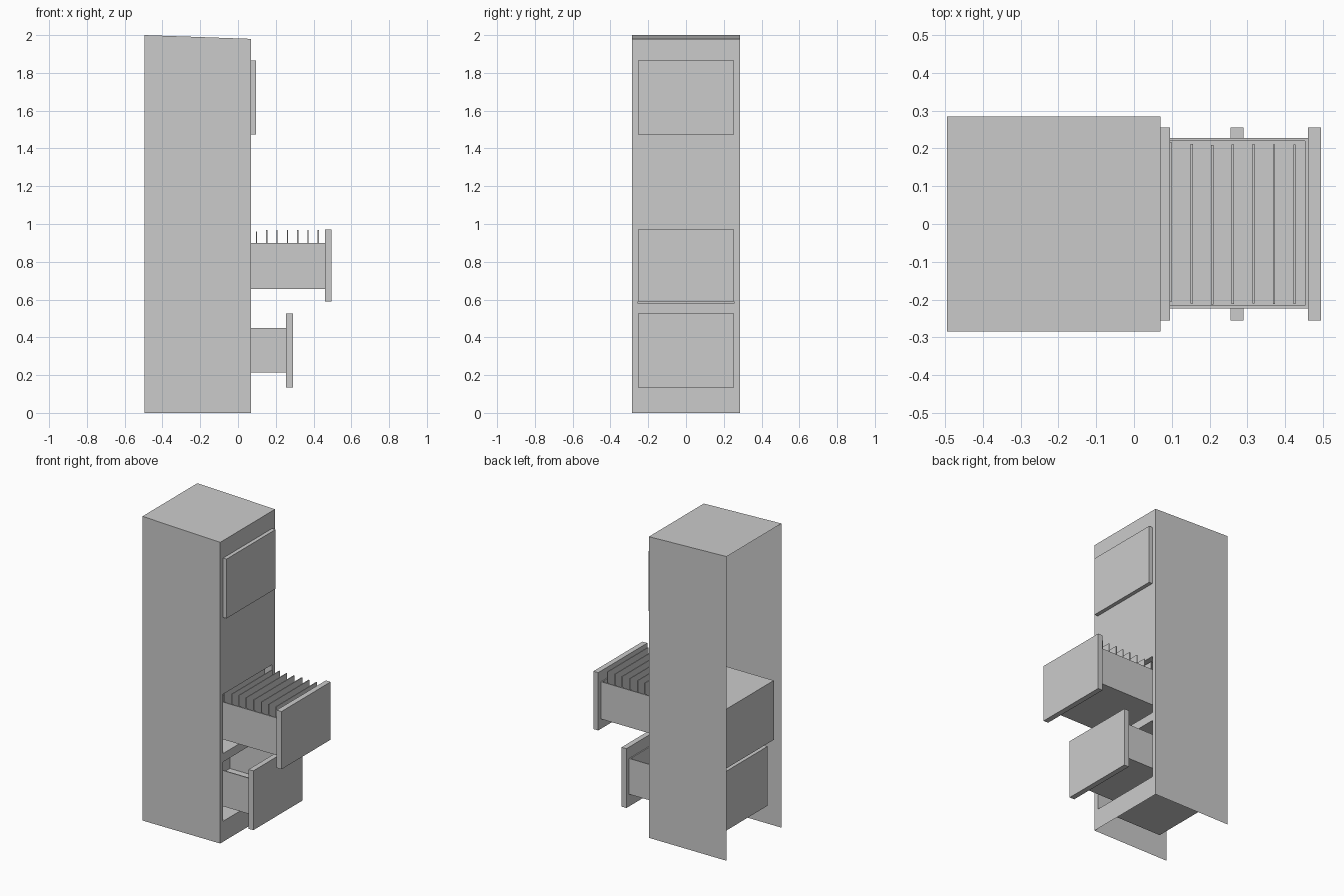
import bpy, bmesh, random

if "Cube" in bpy.data.objects:
    bpy.data.objects.remove(bpy.data.objects["Cube"])

random.seed(4)
BACK, FRONT, SIDE = -0.495, 0.07, 0.285     # cabinet extents
OPEN_Y = 0.255                              # half width of openings and fronts


def finish(name, bm):
    mesh = bpy.data.meshes.new(name)
    bm.to_mesh(mesh)
    bm.free()
    ob = bpy.data.objects.new(name, mesh)
    bpy.context.collection.objects.link(ob)
    return ob


def box_bm(x0, x1, y0, y1, z0, z1):
    bm = bmesh.new()
    bmesh.ops.create_cube(bm, size=1)
    for v in bm.verts:
        v.co = (x1 if v.co.x > 0 else x0, y1 if v.co.y > 0 else y0,
                z1 if v.co.z > 0 else z0)
    bm.normal_update()
    return bm


def face_towards(bm, axis, sign):
    return [f for f in bm.faces if f.normal[axis] * sign > 0.9]


def box(name, *ext):
    return finish(name, box_bm(*ext))


# Cabinet shell: sloped top and two sides, open at back and bottom
bm = box_bm(BACK, FRONT, -SIDE, SIDE, 0, 2)
for v in bm.verts:
    if v.co.z > 1 and v.co.x > 0:
        v.co.z = 1.98
drop = face_towards(bm, 0, 1) + face_towards(bm, 0, -1) + face_towards(bm, 2, -1)
bmesh.ops.delete(bm, geom=drop, context='FACES_ONLY')
finish("cabinet_shell", bm)

# Cabinet face with two drawer openings
ys = [-SIDE, -OPEN_Y, OPEN_Y, SIDE]
zs = [0, 0.135, 0.525, 0.58, 0.97, 1.98]
bm = bmesh.new()
grid = [[bm.verts.new((FRONT, y, z)) for z in zs] for y in ys]
for i in range(3):
    for j in range(5):
        if not (i == 1 and j in (1, 3)):
            bm.faces.new((grid[i][j], grid[i + 1][j],
                          grid[i + 1][j + 1], grid[i][j + 1]))
finish("cabinet_face", bm)


# Recess behind an opening
def recess(name, back, z0, z1):
    bm = box_bm(back, FRONT, -OPEN_Y, OPEN_Y, z0, z1)
    bmesh.ops.delete(bm, geom=face_towards(bm, 0, 1), context='FACES_ONLY')
    finish(name, bm)


recess("upper_recess", -0.46, 0.58, 0.97)
recess("lower_recess", -0.415, 0.135, 0.525)


# Open drawer tray, hollowed from the top
def tray(name, x1, z0, z1):
    bm = box_bm(x1 - 0.475, x1, -0.223, 0.227, z0, z1)
    top = face_towards(bm, 2, 1)
    bmesh.ops.inset_region(bm, faces=top, thickness=0.01)
    res = bmesh.ops.extrude_discrete_faces(bm, faces=top)
    for v in res["faces"][0].verts:
        v.co.z = z0 + 0.01
    bmesh.ops.recalc_face_normals(bm, faces=bm.faces)
    finish(name, bm)


tray("upper_tray", 0.46, 0.655, 0.90)
tray("lower_tray", 0.255, 0.215, 0.45)

# Drawer fronts
box("top_drawer_front", FRONT, 0.095, -OPEN_Y, OPEN_Y, 1.475, 1.865)
box("upper_drawer_front", 0.46, 0.495, -OPEN_Y, OPEN_Y, 0.59, 0.97)
box("lower_drawer_front", 0.255, 0.29, -OPEN_Y, OPEN_Y, 0.135, 0.525)

# Files standing in the upper drawer
for i in range(8):
    x = 0.425 - 0.0545 * i
    shift = random.uniform(-0.004, 0.004)
    box(f"file_{i + 1}", x - 0.003, x + 0.003, -0.209 + shift, 0.213 + shift,
        0.668, 0.968 if i < 6 else 0.96)
